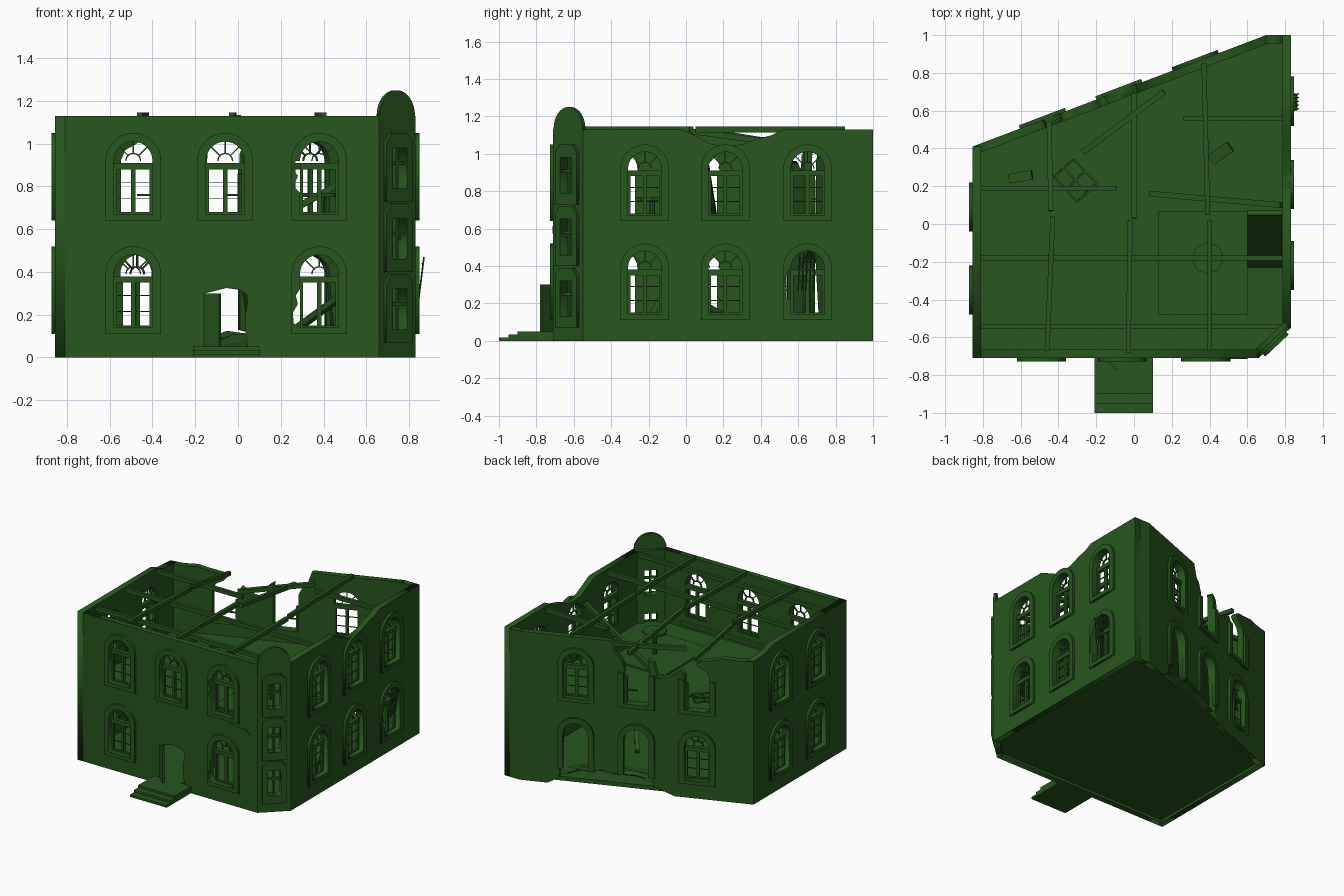
import bpy, bmesh, math, random
from mathutils import Matrix, Vector

if "Cube" in bpy.data.objects:
    bpy.data.objects.remove(bpy.data.objects["Cube"])

random.seed(4)
green = bpy.data.materials.new("dark_green")
green.diffuse_color = (0.02, 0.092, 0.013, 1)
green.use_nodes = True
green.node_tree.nodes["Principled BSDF"].inputs["Base Color"].default_value = green.diffuse_color
H, T = 1.13, 0.045
C = [Vector(p) for p in [(-.855, -.71), (.66, -.71), (.83, -.55), (.83, 1.0), (.70, 1.0), (-.855, .41)]]


def add(name, mesh, M=Matrix()):
    ob = bpy.data.objects.new(name, mesh)
    ob.matrix_world = M
    mesh.materials.clear()
    mesh.materials.append(green)
    bpy.context.collection.objects.link(ob)
    return ob


def sheet(name, loops, M, w0, w1):
    """Flat outline (first loop) with holes, extruded from w0 to w1 along local z."""
    cu = bpy.data.curves.new(name, 'CURVE')
    cu.dimensions, cu.fill_mode, cu.extrude = '2D', 'BOTH', (w1 - w0) / 2
    for pts in loops:
        s = cu.splines.new('POLY')
        s.points.add(len(pts) - 1)
        for p, q in zip(s.points, pts):
            p.co = (q[0], q[1], 0, 1)
        s.use_cyclic_u = True
    tmp = bpy.data.objects.new("tmp", cu)
    bpy.context.collection.objects.link(tmp)
    bpy.context.view_layer.update()
    me = bpy.data.meshes.new_from_object(tmp.evaluated_get(bpy.context.evaluated_depsgraph_get()))
    bpy.data.objects.remove(tmp)
    return add(name, me, M @ Matrix.Translation((0, 0, (w0 + w1) / 2)))


def beams(name, items, M=Matrix(), up=(0, 0, 1)):
    """Square-cut bars: (start, end, width, height)."""
    bm = bmesh.new()
    for a, b, w, h in items:
        a, b = Vector(a), Vector(b)
        x = (b - a).normalized()
        y = Vector(up).cross(x).normalized()
        z = x.cross(y)
        R = Matrix((x, y, z)).transposed().to_4x4()
        bmesh.ops.create_cube(bm, size=1, matrix=Matrix.Translation((a + b) / 2) @ R
                              @ Matrix.Diagonal(((b - a).length, w, h, 1)))
    me = bpy.data.meshes.new(name)
    bm.to_mesh(me)
    return add(name, me, M)


def box(name, lo, hi):
    ym, zm = (lo[1] + hi[1]) / 2, (lo[2] + hi[2]) / 2
    return beams(name, [((lo[0], ym, zm), (hi[0], ym, zm), hi[1] - lo[1], hi[2] - lo[2])])


def frame(i):
    """Matrix of wall i: x along the wall, y up, z outward."""
    a, b = C[i], C[(i + 1) % 6]
    d = (b - a).normalized()
    M = Matrix(((d.x, 0, d.y, a.x), (d.y, 0, -d.x, a.y), (0, 1, 0, 0), (0, 0, 0, 1)))
    return M, (b - a).length


def arch(u, hw, z0, zs, bite=()):
    arc = [(u + hw * math.cos(k * math.pi / 16), zs + hw * math.sin(k * math.pi / 16)) for k in range(17)]
    return [(u - hw, z0), (u + hw, z0)] + arc + [(u + du, v) for du, v in bite]


def sash(name, M, u, z0, zs, leaf=True):
    w, hw = -.03, .09
    B = lambda a, b, c, d, t, dp=.02: ((u + a, b, w), (u + c, d, w), t, dp)
    zt = zs - .025
    it = [B(-hw + .007, z0, -hw + .007, zt, .014), B(hw - .007, z0, hw - .007, zt, .014),
          B(-hw, z0 + .005, hw, z0 + .005, .01), B(-hw, zt, hw, zt, .03, .03), B(0, z0, 0, zt, .02)]
    if leaf:
        it += [B(-hw, z0 + k * (zt - z0) / 3, hw, z0 + k * (zt - z0) / 3, .004, .008) for k in (1, 2)]
    # fan ribs with a hub arc
    P = lambda r, a: (r * math.cos(a), zs + r * math.sin(a))
    for k in (1, 2, 3):
        a = k * math.pi / 4
        it.append(B(*P(.035, a), *P(hw, a), .006, .012))
    for k in range(6):
        it.append(B(*P(.035, k * math.pi / 6), *P(.035, (k + 1) * math.pi / 6), .006, .012))
    beams(name, it, M)


def window(name, M, u, zs, bite=()):
    """Adds surround and sash, returns the wall opening."""
    z0 = zs - .25
    hole = arch(u, .09, z0, zs, bite)
    sheet(name + "_surround", [arch(u, .13, z0 - .03, zs), hole], M, -.01, .018)
    sash(name + "_sash", M, u, z0, zs, not bite)
    return hole


UP, LO = .92, .39

# front wall with door
M, L = frame(0)
holes = [window("front_window_%d" % k, M, x + .855, z, b) for k, (x, z, b) in enumerate([
    (-.49, UP, ()), (-.06, UP, ()), (-.49, LO, ()),
    (.38, UP, [(-.11, .92), (-.123, .88), (-.10, .85), (-.12, .80), (-.09, .77)]),
    (.38, LO, [(-.09, .32), (-.11, .29), (-.10, .25), (-.123, .21), (-.12, .16)])])]
door = [(.70, .05), (.90, .05), (.89, .12), (.89, .20), (.90, .26), (.90, .29), (.87, .315), (.80, .325), (.70, .30)]
sheet("front_wall", [[(T, 0), (L, 0), (L, H), (T, H)], door] + holes, M, -T, 0)

# angled corner wall: three stacked small windows and a half-round gable plate
M, L = frame(1)
m, holes = L / 2, []
for k in range(3):
    z = .07 + .33 * k
    hole = [(m - .045, z + .06), (m + .045, z + .06), (m + .045, z + .25), (m - .045, z + .25)]
    rim = [(m - .085, z), (m + .085, z), (m + .085, z + .28), (m + .05, z + .32), (m - .05, z + .32), (m - .085, z + .28)]
    sheet("corner_surround_%d" % k, [rim, hole], M, -.01, .018)
    beams("corner_muntins_%d" % k, [((m, z + .06, -.01), (m, z + .25, -.01), .014, .02),
                                    ((m - .045, z + .18, -.01), (m + .045, z + .18, -.01), .014, .02)], M)
    holes.append(hole)
sheet("corner_wall", [[(0, 0), (L, 0), (L, H), (0, H)]] + holes, M, -T, 0)
sheet("corner_gable", [[(m + .114 * math.cos(k * math.pi / 16), H + .12 * math.sin(k * math.pi / 16))
                        for k in range(17)]], M, -.02, 0)

# right wall, broken along the top
M, L = frame(2)
holes = [window("right_window_%d_%d" % (k, j), M, y + .55, z,
                [(-.10, .38), (-.123, .33), (-.11, .27), (-.12, .24), (-.09, .21)] if (k, j) == (2, 1) else ())
         for k, y in enumerate((-.22, .21, .65)) for j, z in enumerate((UP, LO))]
top = [(y + .55, z) for y, z in [(.52, H), (.46, 1.10), (.38, 1.08), (.30, 1.05), (.22, 1.04), (.14, 1.05), (.06, 1.09), (-.02, H)]]
sheet("right_wall", [[(0, 0), (L, 0), (L, H)] + top + [(0, H)]] + holes, M, -T, 0)

# short back end wall
M, L = frame(3)
sheet("back_end_wall", [[(T, 0), (L, 0), (L, H), (T, H)]], M, -T, 0)

# slanted back wall: top broken into two windows, foot broken into two openings
M, L = frame(4)
u = lambda t: L * (1 - t)
top = [(0, 1.09), (.06, 1.08), (.12, 1.085), (.17, 1.065), (.23, 1.045), (.245, 1.02), (.235, 1.0), (.20, .97),
       (.187, .92), (.187, .67), (.294, .67), (.294, .92), (.31, .96), (.35, .91), (.41, .88), (.425, .99), (.45, 1.02),
       (.446, .90), (.446, .67), (.554, .67), (.554, .95), (.57, 1.01), (.59, 1.03), (.61, H), (1, H)]
gap = lambda t: arch(u(t), .09, 0, LO)[:1:-1]
bottom = [(0, 0), (.2, 0), (.28, .05)] + gap(.76) + [(.51, .12), (.6, .14), (.7, .12)] + gap(.5) + [(.95, .06), (1.1, 0), (L, 0)]
holes = [window("back_window_up", M, u(.76), UP), window("back_window_low", M, u(.24), LO)]
sheet("back_wall", [bottom + [(u(t), z) for t, z in top]] + holes, M, -T, 0)
for k, t in enumerate((.76, .5)):
    rim, hole = arch(u(t), .13, .12, LO), arch(u(t), .09, .13, LO)
    sheet("gap_surround_%d" % k, [rim[1:] + rim[:1] + [hole[0]] + hole[:1:-1] + [hole[1]]], M, -.01, .018)
for k, t in enumerate((.24, .5)):
    c = u(t)
    beams("broken_surround_%d" % k, [((c - .11, .64, .004), (c - .11, .90, .004), .04, .028),
                                     ((c + .11, .64, .004), (c + .11, .90, .004), .04, .028),
                                     ((c - .09, .655, .004), (c + .09, .655, .004), .03, .028),
                                     ((c - .08, .67, -.03), (c - .08, .86, -.03), .014, .02),
                                     ((c - .08, .76, -.03), (c, .76, -.03), .008, .012)], M)

# left wall, sagging toward the back corner
M, L = frame(5)
holes = [window("left_window_%d_%d" % (k, j), M, .41 - y, z)
         for k, y in enumerate((-.35, .09)) for j, z in enumerate((UP, LO))]
sheet("left_wall", [[(0, 0), (L, 0), (L, H), (.24, H), (.16, 1.10), (0, 1.09)]] + holes, M, -T, 0)

# floors, the upper one with a stair opening and a steep flight
inset = [(c.x * .975, c.y * .975) for c in C]
sheet("ground_floor", [inset], Matrix(), .02, .05)
sheet("upper_floor", [inset, [(.60, -.23), (.785, -.23), (.785, .07), (.60, .07)]], Matrix(), .55, .58)
beams("stair_flight", [((.692, .06, .56), (.692, -.23, .06), .185, .03)])
box("floor_platform", (.13, -.48, .58), (.60, .07, .592))

# octagonal table
for nm, r, z, h in (("table_top", .085, .76, .02), ("table_leg", .015, .67, .18)):
    bm = bmesh.new()
    bmesh.ops.create_cone(bm, cap_ends=True, segments=8, radius1=r, radius2=r, depth=h,
                          matrix=Matrix.Translation((.39, -.18, z)))
    me = bpy.data.meshes.new(nm)
    bm.to_mesh(me)
    add(nm, me)

# front steps and open door leaf
for k, y in enumerate((-1.0, -.95, -.90)):
    box("step_%d" % k, (-.21, y, .017 * k), (.10, -.70, .017 * (k + 1)))
beams("door_leaf", [((-.155, -.71, .175), (-.085, -.775, .175), .014, .25)])

# roof beams
beams("roof_beams_lengthwise", [((a, b, H), (c, d, e), .026, .03) for a, b, c, d, e in [
    (-.46, -.67, -.43, .04, H), (-.44, .07, -.45, .54, 1.05), (-.03, -.68, -.02, .02, H),
    (.40, -.67, .40, .02, H), (.39, .05, .37, .85, H)]])
beams("roof_beams_crosswise", [((a, y, 1.10), (b, y, 1.10), .024, .03) for a, b, y in [
    (-.83, -.09, .19), (-.83, .80, -.18), (-.83, .81, -.545), (.26, .80, .56)]])
beams("fallen_beams", [((0, .03, 1.12), (0, .69, 1.03), .026, .03), ((-.27, .38, 1.02), (.16, .70, 1.07), .03, .03),
                       ((.09, .16, .60), (.78, .10, .98), .03, .03), ((.2, .3, .08), (.5, -.1, .30), .03, .03)])

# debris: fallen sash, slabs and splinters
R = Matrix.Translation((-.31, .23, .60)) @ Matrix.Rotation(.75, 4, 'Z') @ Matrix.Rotation(.1, 4, 'X')
grid = [((s, -.09, 0), (s, .09, 0), .01, .012) for s in (-.07, 0, .07)]
grid += [((-.07, s, 0), (.07, s, 0), .01, .012) for s in (-.09, 0, .09)]
beams("fallen_sash", grid, R)
beams("debris_slabs", [((-.66, .24, .60), (-.54, .26, .62), .05, .03), ((.41, .34, .60), (.51, .41, .64), .06, .03)])
beams("hanging_sash", [((.845, .60 + .02 * k, .27), (.87, .61 + .02 * k, .47), .006, .006) for k in range(5)]
      + [((.85 + .006 * k, .60, .32 + .06 * k), (.85 + .006 * k, .69, .32 + .06 * k), .006, .006) for k in range(3)])
sheet("wall_flake", [[(.42, .60), (.47, .575), (.60, .58), (.56, .61), (.43, .615)]], Matrix.Translation((0, -.71, 0))
      @ Matrix.Rotation(math.pi / 2, 4, 'X'), -.005, .004)

# rubble slope piled against the broken back wall
bm = bmesh.new()
bmesh.ops.create_grid(bm, x_segments=12, y_segments=8, size=.5)
for v in bm.verts:
    f = max(0, 1 - (v.co.x / .5) ** 2) * (v.co.y + .5)
    v.co = (v.co.x * .95, v.co.y * .36, .03 + f * (.08 + random.random() * .04))
me = bpy.data.meshes.new("rubble")
bm.to_mesh(me)
add("rubble_slope", me, Matrix.Translation((.16, .59, 0)) @ Matrix.Rotation(math.atan2(.59, 1.56), 4, 'Z'))
